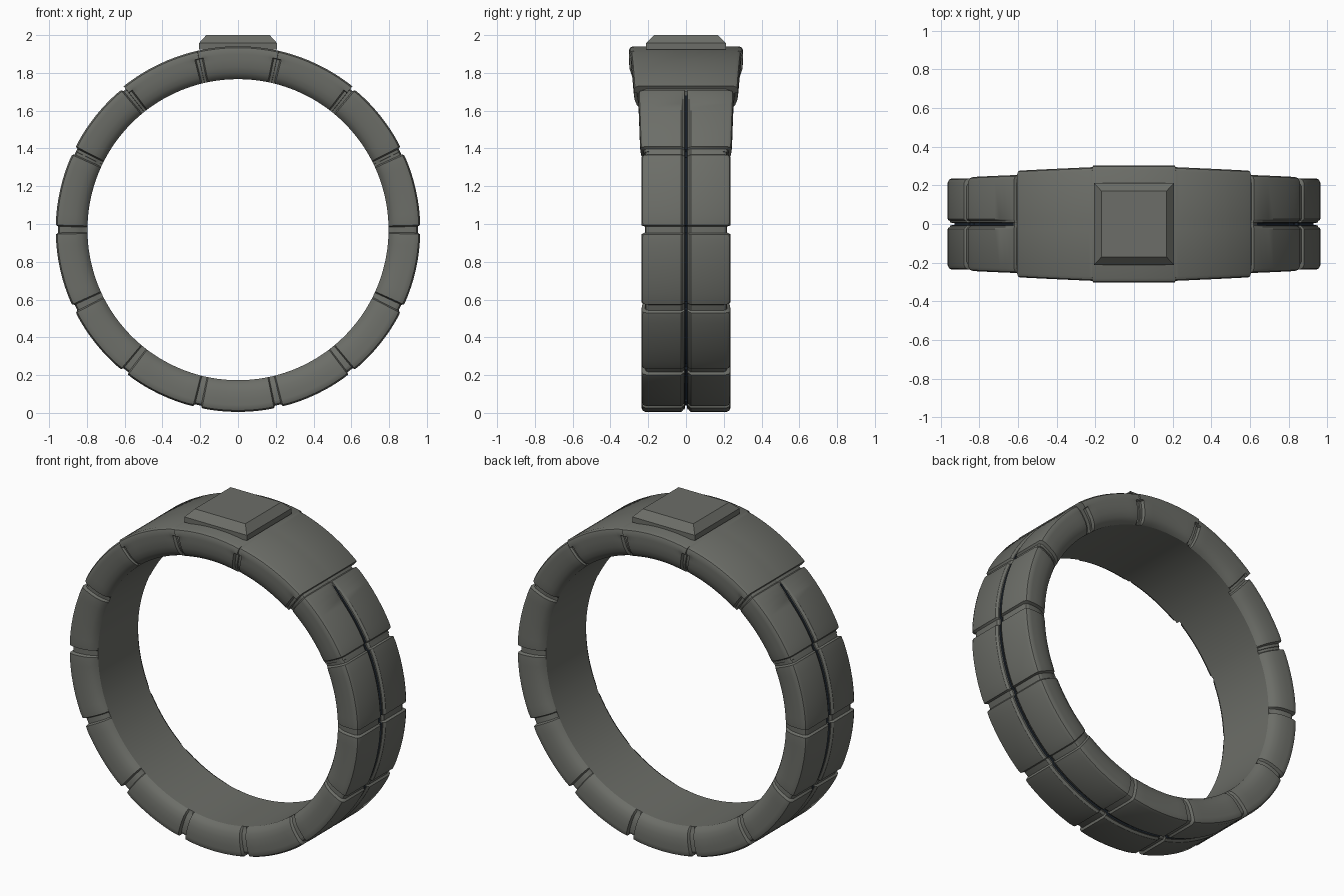
import bpy, bmesh, math

if "Cube" in bpy.data.objects:
    bpy.data.objects.remove(bpy.data.objects["Cube"])

CZ, R_IN, R_OUT = 0.970, 0.797, 0.965
STEP = 360 / 14          # fourteen armour panels, one centred on top


def material(name, col):
    m = bpy.data.materials.new(name)
    m.diffuse_color = (*col, 1)
    m.use_nodes = True
    m.node_tree.nodes["Principled BSDF"].inputs["Base Color"].default_value = m.diffuse_color
    return m


metal = material("grey metal", (0.15, 0.155, 0.138))
dark = material("dark groove", (0.012, 0.018, 0.026))


def finish(name, bm, mats, smooth=None):
    bmesh.ops.recalc_face_normals(bm, faces=bm.faces)
    me = bpy.data.meshes.new(name)
    bm.to_mesh(me)
    bm.free()
    for m in mats:
        me.materials.append(m)
    ob = bpy.data.objects.new(name, me)
    bpy.context.collection.objects.link(ob)
    if smooth:
        bpy.ops.object.select_all(action='DESELECT')
        ob.select_set(True)
        bpy.context.view_layer.objects.active = ob
        bpy.ops.object.shade_smooth_by_angle(angle=math.radians(smooth))
    return ob


def half_width(k, a):
    """Half width of panel k at a degrees from the top: steps wider upward."""
    if k == 0:
        return 0.302
    t = (a - (k - 0.5) * STEP) / STEP
    if k == 1:
        return 0.294 - 0.018 * t
    if k == 2:
        return 0.254 - 0.012 * t
    return 0.236


def section(k, a, d):
    """Half cross-section (r, y) from inside to the centre groove."""
    g = 1 if d < 1.0 else max(0, 1 - (d - 1.0) / 0.45)   # panel gap
    g = max(g, 0.18 * max(0, 1 - d / 3.2))               # soft shoulder
    cap = k <= 1
    w = half_width(k, a)
    ws = w - 0.018 * g                                   # side, cut by gap
    wo = w if cap else ws                                # cap keeps its rim
    ro = R_OUT + (0.006 if cap else 0) - (0 if cap else 0.013 * g)
    c = min(1, max(0, (a - 39) / 8))                     # centre groove fade
    return [(R_IN, w - 0.047), (R_IN + 0.012, ws - 0.028), (0.83, ws - 0.014),
            (0.86, ws - 0.004), (0.90, ws), (0.925, ws), (0.928, wo),
            (ro - 0.022, wo), (ro - 0.008, wo - 0.006), (ro, wo - 0.022),
            (ro, 0.026), (ro - 0.004 * c, 0.020), (ro - 0.012 * c, 0.015),
            (ro - 0.013 * c, 0.007), (ro - 0.035 * c, 0.005)]


# Band: sections swept round the finger, with gaps between panels
bm = bmesh.new()
rings = []
offsets = [0.03, 1.0, 1.45, 2.1, 3.2, 5.3, 7.5, 9.7]
for i in range(14):
    k = min(i, 14 - i)
    for off in offsets + [STEP / 2] + [STEP - o for o in reversed(offsets)]:
        ang = (i - 0.5) * STEP + off
        a = abs((ang + 180) % 360 - 180)
        half = section(k, a, min(off, STEP - off))
        prof = half + [(r, -y) for r, y in reversed(half)]
        t = math.radians(90 - ang)
        rings.append((a, [bm.verts.new((r * math.cos(t), y, CZ + r * math.sin(t)))
                          for r, y in prof]))
n = len(prof)
for j, (a, ra) in enumerate(rings):
    rb = rings[(j + 1) % len(rings)][1]
    for p in range(n):
        q = (p + 1) % n
        f = bm.faces.new((ra[p], ra[q], rb[q], rb[p]))
        if a > 41 and p in (13, 14, 15):
            f.material_index = 1
finish("ring_band", bm, [metal, dark], 32)

# Bezel plate on top: square slab with a bevelled upper edge
bm = bmesh.new()
levels = [(0.207, 0.212, 1.925), (0.207, 0.212, 1.957), (0.168, 0.170, 2.0)]
loops = [[bm.verts.new((sx * x, sy * y, z))
          for sx, sy in ((-1, -1), (1, -1), (1, 1), (-1, 1))] for x, y, z in levels]
for lo, hi in zip(loops, loops[1:]):
    for p in range(4):
        q = (p + 1) % 4
        bm.faces.new((lo[p], lo[q], hi[q], hi[p]))
bm.faces.new(loops[0][::-1])
bm.faces.new(loops[-1])
finish("top_plate", bm, [metal])
